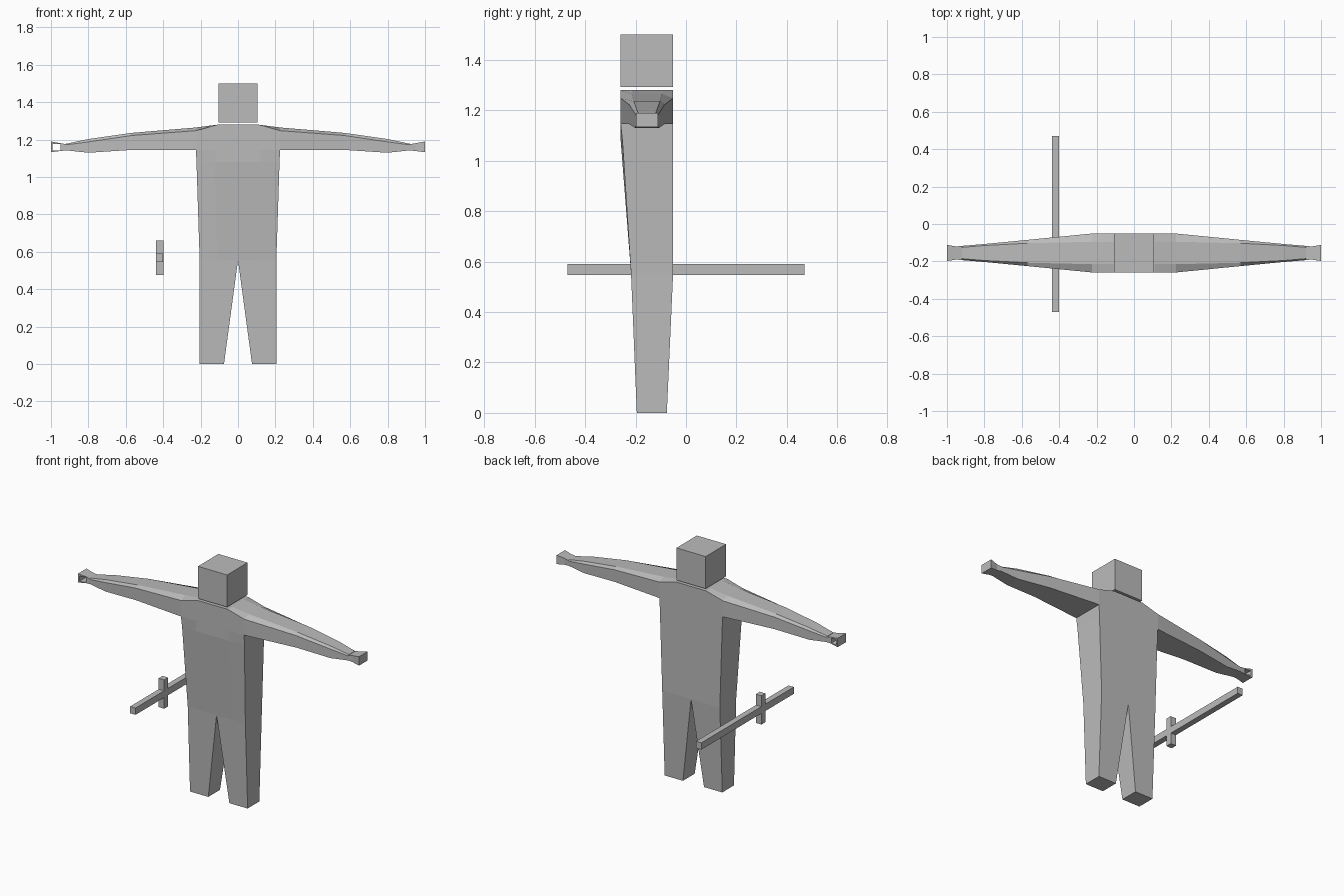
import bpy, bmesh

if "Cube" in bpy.data.objects:
    bpy.data.objects.remove(bpy.data.objects["Cube"])

CY = -0.155  # depth of the figure's centre line

grey = bpy.data.materials.new("plain grey")
grey.diffuse_color = (0.5, 0.5, 0.5, 1)
grey.use_nodes = True
grey.node_tree.nodes["Principled BSDF"].inputs["Base Color"].default_value = grey.diffuse_color


def finish(name, bm):
    bmesh.ops.remove_doubles(bm, verts=bm.verts, dist=0.0005)
    bmesh.ops.recalc_face_normals(bm, faces=bm.faces)
    mesh = bpy.data.meshes.new(name)
    bm.to_mesh(mesh)
    bm.free()
    mesh.materials.append(grey)
    ob = bpy.data.objects.new(name, mesh)
    bpy.context.collection.objects.link(ob)
    return ob


def loft(bm, rings, caps=(True, True)):
    """Skin a list of equal-length point rings."""
    vs = [[bm.verts.new(p) for p in r] for r in rings]
    n = len(vs[0])
    for a, b in zip(vs, vs[1:]):
        for i in range(n):
            j = (i + 1) % n
            bm.faces.new((a[i], a[j], b[j], b[i]))
    if caps[0]:
        bm.faces.new(vs[0][::-1])
    if caps[1]:
        bm.faces.new(vs[-1])


def box(name, x, y, z):
    bm = bmesh.new()
    loft(bm, [[(x[0], y[0], h), (x[1], y[0], h), (x[1], y[1], h), (x[0], y[1], h)] for h in z])
    return finish(name, bm)


def arm_ring(x, half, ridge, bottom, side, top):
    return [(x, CY - half, bottom), (x, CY - half, side), (x, CY - ridge, top),
            (x, CY + ridge, top), (x, CY + half, side), (x, CY + half, bottom)]


# Arms and shoulders: x, half depth, ridge half depth, bottom, side top, ridge top
ARM = [(0.11, 0.104, 0.06, 1.145, 1.28, 1.28),
       (0.225, 0.104, 0.06, 1.145, 1.248, 1.265),
       (0.57, 0.070, 0.052, 1.145, 1.222, 1.236),
       (0.80, 0.048, 0.04, 1.13, 1.188, 1.203),
       (0.92, 0.038, 0.03, 1.143, 1.172, 1.178)]
body = bmesh.new()
loft(body, [arm_ring(-s[0], *s[1:]) for s in reversed(ARM)] + [arm_ring(*s) for s in ARM])
# Open the underside where the torso joins
inner = [f for f in body.faces
         if all(abs(v.co.z - 1.145) < 0.001 and abs(v.co.x) < 0.23 for v in f.verts)]
bmesh.ops.delete(body, geom=inner, context='FACES')


# Torso: z, half width, corner front, chest half width, chest front
def torso_ring(z, w, corner, mid, front):
    return [(-w, corner, z), (-mid, front, z), (mid, front, z), (w, corner, z),
            (w, -0.051, z), (mid, -0.051, z), (-mid, -0.051, z), (-w, -0.051, z)]


loft(body, [torso_ring(0.555, 0.205, -0.218, 0.11, -0.218),
            torso_ring(1.08, 0.222, -0.252, 0.125, -0.259),
            torso_ring(1.145, 0.225, -0.259, 0.11, -0.259)], (False, False))

# Legs
for s in (-1, 1):
    loft(body, [[(s * 0.075, -0.195, 0), (s * 0.205, -0.195, 0),
                 (s * 0.205, -0.076, 0), (s * 0.075, -0.076, 0)],
                [(0, -0.218, 0.555), (s * 0.205, -0.218, 0.555),
                 (s * 0.205, -0.051, 0.555), (0, -0.051, 0.555)]], (True, False))
finish("body", body)

# Hands: flared blocks
hands = {}
for s, name in ((-1, "right_hand"), (1, "left_hand")):
    bm = bmesh.new()
    loft(bm, [[(s * x, CY - h, lo), (s * x, CY - h, hi), (s * x, CY + h, hi), (s * x, CY + h, lo)]
              for x, h, lo, hi in ((0.915, 0.038, 1.143, 1.175), (0.95, 0.035, 1.139, 1.181),
                                   (1.0, 0.043, 1.133, 1.19))])
    hands[s] = finish(name, bm)

# Grip hole through one hand
cutter = box("grip_cutter", (-0.991, -0.95), (-0.3, 0.0), (1.143, 1.177))
cutter.hide_render = True
cutter.hide_viewport = True
cut = hands[-1].modifiers.new("grip_hole", 'BOOLEAN')
cut.operation = 'DIFFERENCE'
cut.solver = 'EXACT'
cut.object = cutter

# Head
box("head", (-0.104, 0.104), (-0.259, -0.051), (1.293, 1.5))

# Sword: long blade with an upright crossguard
box("sword_blade", (-0.438, -0.4), (-0.47, 0.47), (0.546, 0.59))
box("sword_guard", (-0.439, -0.399), (-0.18, -0.14), (0.475, 0.66))
